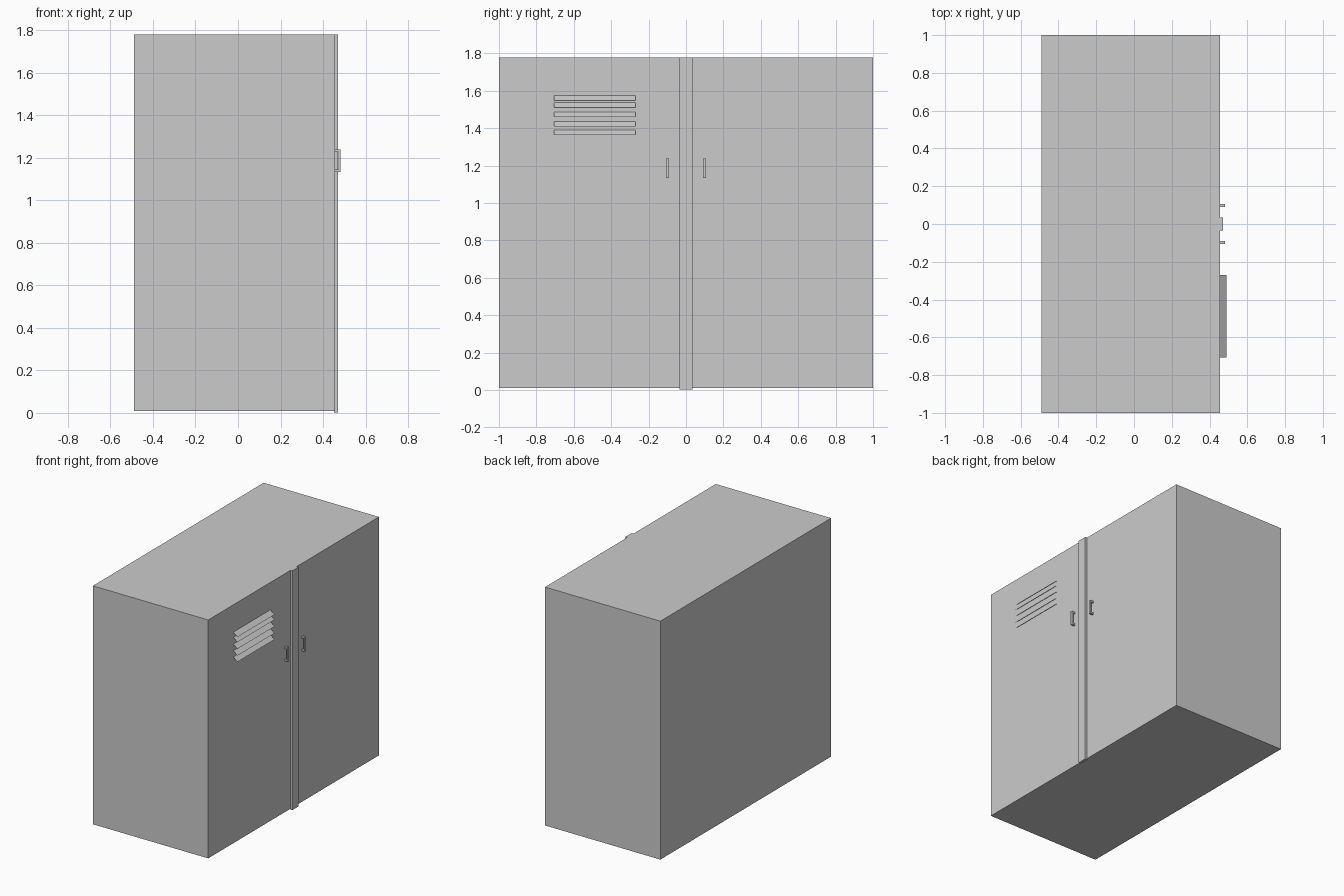
import bpy

if "Cube" in bpy.data.objects:
    bpy.data.objects.remove(bpy.data.objects["Cube"])


def mesh_object(name, verts, faces):
    mesh = bpy.data.meshes.new(name)
    mesh.from_pydata(verts, [], faces)
    obj = bpy.data.objects.new(name, mesh)
    bpy.context.collection.objects.link(obj)
    return obj


def box(name, x, y, z):
    verts = [(a, b, c) for a in x for b in y for c in z]
    faces = [(0, 1, 3, 2), (4, 6, 7, 5), (0, 4, 5, 1),
             (2, 3, 7, 6), (0, 2, 6, 4), (1, 5, 7, 3)]
    return mesh_object(name, verts, faces)


WALL = 0.456  # x of the door face

# Cabinet body and the strip covering the gap between the doors
box("cabinet_body", (-0.49, WALL), (-1, 1), (0.01, 1.778))
box("door_strip", (WALL - 0.005, 0.471), (-0.035, 0.035), (0.003, 1.778))

# Pull handles: C-shaped profile extruded across the handle width
profile = [(WALL, 1.133), (0.483, 1.133), (0.483, 1.238), (WALL, 1.238),
           (WALL, 1.226), (0.473, 1.226), (0.473, 1.145), (WALL, 1.145)]
n = len(profile)
for side, y0 in (("left", -0.107), ("right", 0.091)):
    verts = [(x, y, z) for y in (y0, y0 + 0.016) for x, z in profile]
    faces = [(i, i + n, (i + 1) % n + n, (i + 1) % n) for i in range(n)]
    faces += [tuple(range(n)), tuple(reversed(range(n, 2 * n)))]
    mesh_object(side + "_handle", verts, faces)

# Thin vent slats sloping down and outwards from the left door
for i, top in enumerate((1.575, 1.537, 1.487, 1.437, 1.391)):
    low = top - 0.027
    mesh_object(f"vent_slat_{i + 1}",
                [(WALL, -0.707, top), (0.49, -0.707, low),
                 (0.49, -0.271, low), (WALL, -0.271, top)],
                [(0, 1, 2, 3)])
